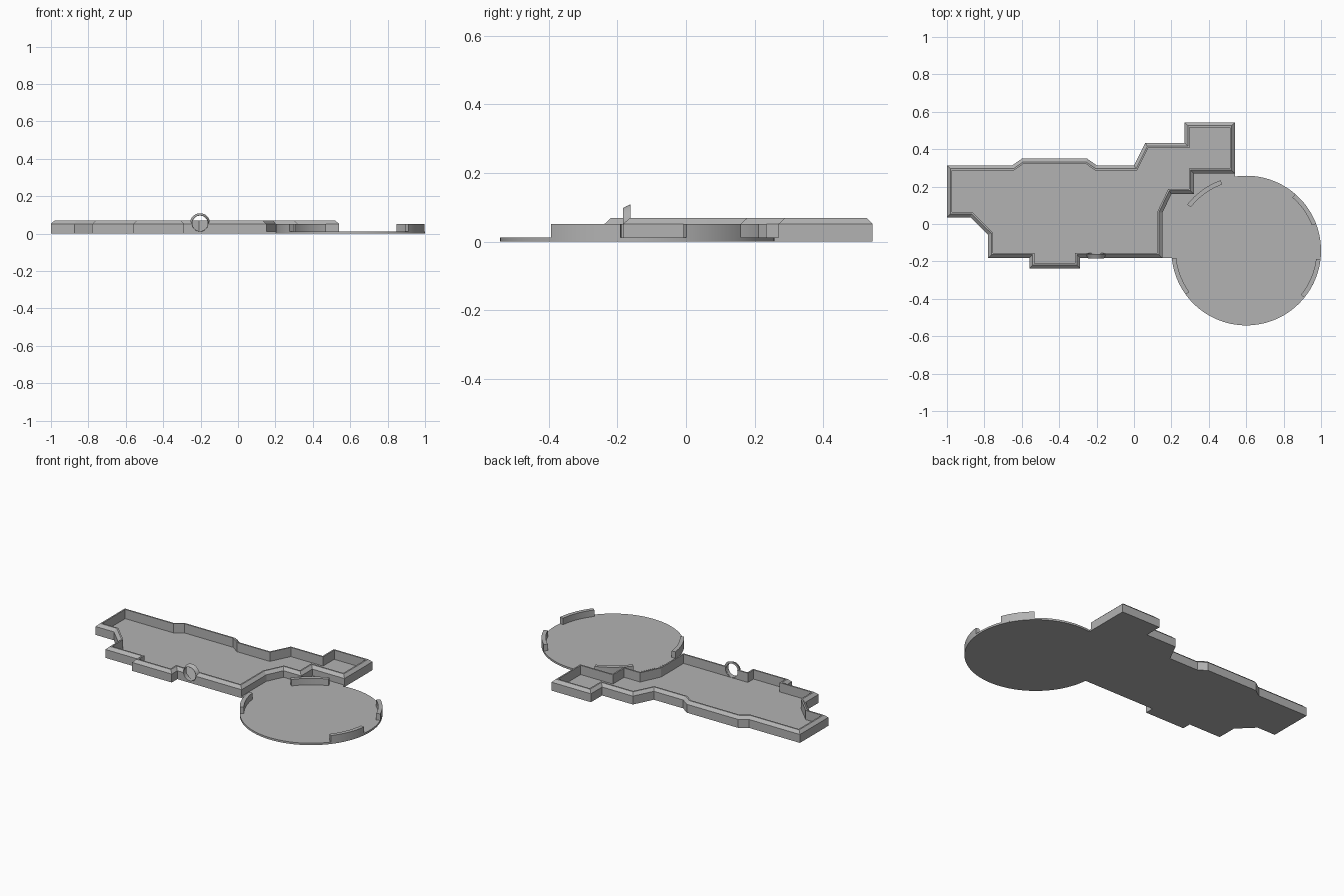
import bpy, bmesh, math
from mathutils import Vector

if "Cube" in bpy.data.objects:
    bpy.data.objects.remove(bpy.data.objects["Cube"], do_unlink=True)

grey = bpy.data.materials.new("plain_grey")
grey.use_nodes = True
grey.diffuse_color = (0.45, 0.45, 0.45, 1)
grey.node_tree.nodes["Principled BSDF"].inputs["Base Color"].default_value = grey.diffuse_color

FLOOR, SIDE, TOP = 0.012, 0.052, 0.069
CENTRE, RADIUS = Vector((0.6, -0.142)), 0.4


def finish(name, bm, smooth=False):
    bmesh.ops.recalc_face_normals(bm, faces=bm.faces)
    mesh = bpy.data.meshes.new(name)
    bm.to_mesh(mesh)
    bm.free()
    mesh.materials.append(grey)
    ob = bpy.data.objects.new(name, mesh)
    bpy.context.collection.objects.link(ob)
    if smooth:
        bpy.ops.object.select_all(action="DESELECT")
        ob.select_set(True)
        bpy.context.view_layer.objects.active = ob
        bpy.ops.object.shade_smooth_by_angle(angle=math.radians(30))
    return ob


def inset(points, d):
    """Mitred inward offset of a clockwise outline."""
    out = []
    for i, p in enumerate(points):
        a = (p - points[i - 1]).normalized()
        b = (points[(i + 1) % len(points)] - p).normalized()
        na, nb = Vector((a.y, -a.x)), Vector((b.y, -b.x))
        out.append(p + (na + nb) * d / (1 + na.dot(nb)))
    return out


def stacked(name, loops, smooth=False):
    """Bridge a stack of (outline, height) loops and cap both ends."""
    bm = bmesh.new()
    rings = [[bm.verts.new((p.x, p.y, z)) for p in pts] for pts, z in loops]
    n = len(rings[0])
    for lo, hi in zip(rings, rings[1:]):
        for i in range(n):
            j = (i + 1) % n
            bm.faces.new((lo[i], lo[j], hi[j], hi[i]))
    bm.faces.new(rings[0])
    bm.faces.new(rings[-1])
    return finish(name, bm, smooth)


def on_circle(radius, degrees):
    t = math.radians(degrees)
    return CENTRE + Vector((math.cos(t), math.sin(t))) * radius


# Tray with a bevelled wall around its floor
outline = [Vector(p) for p in (
    (-1, .314), (-.65, .314), (-.6, .349), (-.25, .349), (-.2, .314), (0, .314),
    (.06, .434), (.27, .434), (.27, .544), (.54, .544), (.54, .27), (.32, .27),
    (.32, .16), (.2, .16), (.152, .06), (.152, -.182), (-.288, -.182),
    (-.288, -.237), (-.56, -.237), (-.56, -.182), (-.78, -.182), (-.78, -.058),
    (-.875, .036), (-1, .036))]
rim, inner = inset(outline, .018), inset(outline, .027)
tray = stacked("tray", [(outline, 0), (outline, SIDE), (rim, TOP), (inner, TOP), (inner, FLOOR)])

# Thin floor joining the tray to the round platform
joint = [Vector(p) for p in (
    (.14, -.182), (.21, -.182), (.4, .05), (.54, .2), (.54, .28),
    (.31, .28), (.31, .17), (.19, .17), (.14, .06))]
stacked("joining_floor", [(joint, 0), (joint, FLOOR - .0005)])

# Round platform
circle = [on_circle(RADIUS, a * 3) for a in range(120)]
stacked("round_platform", [(circle, 0), (circle, FLOOR)], True)

# Four curved walls on the platform edge
for name, start, end in (("back_left", 21, 49), ("back_right", 110, 142),
                         ("front_right", 186, 216), ("front_left", -39, -7)):
    angles = [start + (end - start) * i / 12 for i in range(13)]
    arc = [on_circle(RADIUS, a) for a in angles]
    arc += [on_circle(RADIUS - .024, a) for a in reversed(angles)]
    stacked(name + "_curved_wall", [(arc, FLOOR / 2), (arc, SIDE)], True)

# Round opening through the front wall
RING_X, RING_Z, HOLE = -.203, .055, .041


def ring_loop(bm, radius, y, n=48):
    return [bm.verts.new((RING_X + radius * math.cos(math.tau * i / n), y,
                          RING_Z + radius * math.sin(math.tau * i / n))) for i in range(n)]


def tube(name, profile, closed):
    bm = bmesh.new()
    loops = [ring_loop(bm, r, y) for r, y in profile]
    pairs = list(zip(loops, loops[1:])) + ([(loops[-1], loops[0])] if closed else [])
    for a, b in pairs:
        for i in range(len(a)):
            j = (i + 1) % len(a)
            bm.faces.new((a[i], a[j], b[j], b[i]))
    if not closed:
        bm.faces.new(loops[0])
        bm.faces.new(loops[-1])
    return finish(name, bm, closed)


cutter = tube("opening_cutter", [(HOLE + .0005, -.25), (HOLE + .0005, -.1)], False)
cutter.hide_render = True
cutter.hide_viewport = True
cut = tray.modifiers.new("opening", "BOOLEAN")
cut.operation = "DIFFERENCE"
cut.solver = "EXACT"
cut.object = cutter

# Sloped ring around the opening, rising above the wall
tube("opening_ring", [(HOLE, -.184), (HOLE + .002, -.184), (.054, -.161), (HOLE, -.161)], True)
